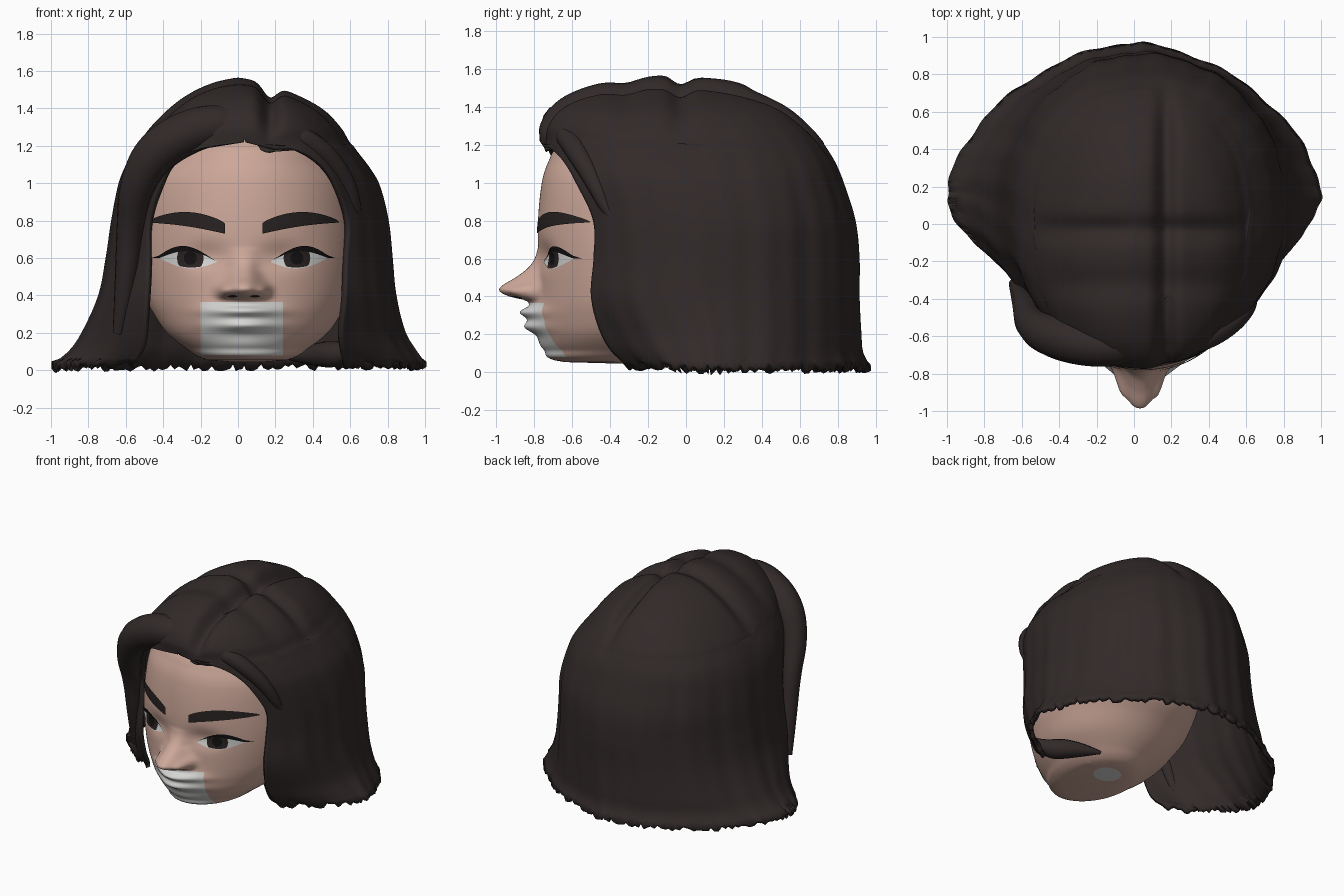
import bpy, bmesh, random
from math import sin, cos, pi, radians, exp, sqrt, copysign
from mathutils import Vector
from mathutils.bvhtree import BVHTree

random.seed(4)
cube = bpy.data.objects.get("Cube")
if cube:
    bpy.data.objects.remove(cube)


def material(name, *rgb):
    m = bpy.data.materials.new(name)
    m.use_nodes = True
    m.diffuse_color = (*rgb, 1)
    m.node_tree.nodes["Principled BSDF"].inputs["Base Color"].default_value = (*rgb, 1)
    return m


SKIN = material("skin", 0.61, 0.39, 0.32)
HAIR = material("dark_brown_hair", 0.031, 0.0225, 0.022)
BROW = material("brow_brown", 0.022, 0.016, 0.016)
PALE = material("pale_grey", 0.66, 0.66, 0.65)
IRIS = material("iris_brown", 0.022, 0.016, 0.015)
BLACK = material("pupil_black", 0.006, 0.005, 0.005)
MID = 0.03  # centre line of the facial features


def activate(obj):
    bpy.ops.object.select_all(action="DESELECT")
    obj.select_set(True)
    bpy.context.view_layer.objects.active = obj


def finish(bm, name, *mats):
    mesh = bpy.data.meshes.new(name)
    bm.to_mesh(mesh)
    bm.free()
    obj = bpy.data.objects.new(name, mesh)
    bpy.context.collection.objects.link(obj)
    for m in mats:
        mesh.materials.append(m)
    activate(obj)
    bpy.ops.object.shade_smooth_by_angle(angle=radians(50))
    return obj


def sample(table, z):
    """Smooth interpolation of the table rows at height z."""
    i = max(k for k in range(len(table) - 1) if k == 0 or table[k][0] <= z)
    lo, hi = table[i], table[i + 1]
    before, after = table[max(i - 1, 0)], table[min(i + 2, len(table) - 1)]
    h = hi[0] - lo[0]
    t = min(1, max(0, (z - lo[0]) / h))
    out = []
    for c in range(1, len(lo)):
        m0 = (hi[c] - before[c]) / (hi[0] - before[0]) * h
        m1 = (after[c] - lo[c]) / (after[0] - lo[0]) * h
        out.append((2*t**3 - 3*t*t + 1) * lo[c] + (t**3 - 2*t*t + t) * m0
                   + (3*t*t - 2*t**3) * hi[c] + (t**3 - t*t) * m1)
    return out


def rounded(v, n):
    return copysign(abs(v) ** (2 / n), v)


def shell(table, heights, columns, shape):
    """Loft of superellipse rings, open at the front by the gap angle."""
    bm = bmesh.new()
    rows = []
    for r, z in enumerate(heights):
        xl, xr, yf, yb, gap, n = sample(table, z)
        g = radians(max(0, gap))
        y0 = min(0.15, (yf + yb) / 2)
        row = []
        for c in range(columns + 1):
            a = g + (2 * pi - 2 * g) * c / columns
            depth = y0 - yf if cos(a) > 0 else yb - y0
            p = Vector(((xl + xr) / 2 + (xr - xl) / 2 * rounded(sin(a), n),
                        y0 - depth * rounded(cos(a), n), z))
            row.append(bm.verts.new(shape(p, a, r)))
        rows.append(row)
    for low, up in zip(rows, rows[1:]):
        for c in range(columns):
            bm.faces.new((low[c], low[c + 1], up[c + 1], up[c]))
    bmesh.ops.remove_doubles(bm, verts=bm.verts, dist=0.0005)
    return bm


def bump(d, width, power=2):
    return exp(-abs(d / width) ** power)


# Head: height, half width, front, back
head_rings = [
    (0.045, 0.10, -0.32, -0.14), (0.055, 0.22, -0.65, -0.05), (0.12, 0.33, -0.725, 0.05),
    (0.2, 0.43, -0.755, 0.15), (0.3, 0.50, -0.77, 0.25), (0.4, 0.55, -0.775, 0.35),
    (0.6, 0.59, -0.78, 0.45), (0.8, 0.59, -0.78, 0.5), (1.0, 0.56, -0.76, 0.5),
    (1.1, 0.5, -0.73, 0.45), (1.2, 0.42, -0.67, 0.4), (1.3, 0.25, -0.5, 0.3),
    (1.38, 0, -0.1, -0.1)]
head_table = [(z, 0.05 - w, 0.05 + w, f, b, 0, 2) for z, w, f, b in head_rings]
nose_table = [(0.35, 0), (0.38, 0.05), (0.4, 0.14), (0.43, 0.2), (0.46, 0.185),
              (0.5, 0.12), (0.55, 0.055), (0.6, 0.02), (0.66, 0)]


def face_shape(p, a, row):
    if p.y > -0.4:
        return p
    dx, z = p.x - MID, p.z
    push = 0
    if 0.35 < z < 0.66:  # pointed nose, narrower at the bridge
        width = 0.1 - 0.035 * min(1, max(0, (z - 0.45) / 0.1))
        push += sample(nose_table, z)[0] * bump(dx, width, 2.7)
    push += 0.065 * bump(abs(dx) - 0.105, 0.033) * bump(z - 0.425, 0.033)  # nostril wings
    push += 0.055 * bump(dx, 0.19) * bump(z - 0.28, 0.11)                # muzzle
    push += 0.055 * bump(dx, 0.17) * bump(z - 0.318, 0.03)               # upper lip
    push += 0.042 * bump(dx, 0.16) * bump(z - 0.238, 0.03)               # lower lip
    push += 0.02 * bump(dx, 0.15) * bump(z - 0.13, 0.05)                # chin
    push -= 0.03 * bump(abs(dx) - 0.2, 0.12) * bump(z - 0.61, 0.07)     # eye sockets
    p.y -= push
    return p


bm = shell(head_table, [0.045 + 1.335 * k / 150 for k in range(151)], 220, face_shape)
neck = bmesh.ops.holes_fill(bm, edges=[e for e in bm.edges if e.is_boundary], sides=0)
for f in neck["faces"]:
    f.material_index = 1
# Pale rectangle around the mouth, cut with clean edges
for co, no in (((-0.2, 0, 0), (1, 0, 0)), ((0.24, 0, 0), (1, 0, 0)),
               ((0, 0, 0.08), (0, 0, 1)), ((0, 0, 0.365), (0, 0, 1))):
    bmesh.ops.bisect_plane(bm, geom=bm.verts[:] + bm.edges[:] + bm.faces[:],
                           plane_co=co, plane_no=no)
for f in bm.faces:
    c = f.calc_center_median()
    if -0.2 < c.x < 0.24 and 0.08 < c.z < 0.365 and c.y < -0.5:
        f.material_index = 1
surface = BVHTree.FromBMesh(bm)
finish(bm, "head", SKIN, PALE)


def plate(name, mat, start, end, lower, upper, lift):
    """Thin mirrored patches laid on the face between two curves of t."""
    bm = bmesh.new()
    nx, nz = 28, 6
    for side in (-1, 1):
        grid = []
        for i in range(nx + 1):
            t = i / nx
            d = start + (end - start) * t
            x, lo, hi = MID + side * d, lower(t, d), upper(t, d)
            col = []
            for j in range(nz + 1):
                z = lo + (max(hi, lo) - lo) * j / nz
                hit = surface.ray_cast(Vector((x, -2, z)), Vector((0, 1, 0)))[0]
                col.append(bm.verts.new((x, hit.y - lift, z)))
            grid.append(col)
        for a, b in zip(grid, grid[1:]):
            for j in range(nz):
                quad = [a[j], b[j], b[j + 1], a[j + 1]]
                bm.faces.new(quad if side > 0 else quad[::-1])
    bmesh.ops.remove_doubles(bm, verts=bm.verts, dist=0.0001)
    finish(bm, name, mat)


# Eyes, lashes, brows and nostrils
EYE_IN, EYE_OUT, PUPIL_X = 0.14, 0.45, 0.285


def arch(t, power=1):
    return max(0, sin(pi * t)) ** power


def lid(d, height):
    t = min(1, max(0, (d - EYE_IN) / (EYE_OUT - EYE_IN)))
    return 0.58 + 0.02 * t + height * arch(t)


def disc(d, r, sign):
    return 0.6 + sign * sqrt(max(0, r * r - (d - PUPIL_X) ** 2))


def eye_disc(name, mat, r, lift):
    plate(name, mat, PUPIL_X - r, PUPIL_X + r,
          lambda t, d: max(disc(d, r, -1), lid(d, -0.04)),
          lambda t, d: min(disc(d, r, 1), lid(d, 0.06)), lift)


plate("eye_whites", PALE, EYE_IN, EYE_OUT, lambda t, d: lid(d, -0.045),
      lambda t, d: lid(d, 0.06), 0.004)
eye_disc("irises", IRIS, 0.072, 0.006)
eye_disc("pupils", BLACK, 0.035, 0.008)
plate("lashes", BLACK, EYE_IN, 0.49, lambda t, d: lid(d, 0.046),
      lambda t, d: lid(d, 0.046) + 0.03 * arch(t ** 1.4), 0.009)
plate("eyebrows", BROW, 0.1, 0.51, lambda t, d: 0.73 + 0.06 * t + 0.01 * arch(t),
      lambda t, d: 0.785 + 0.01 * t + 0.056 * arch(t, 0.75), 0.009)
plate("nostrils", BROW, 0.03, 0.09, lambda t, d: 0.395 - 0.006 * arch(t),
      lambda t, d: 0.395 + 0.008 * arch(t), 0.004)

# Hair: height, right side, left side, front, back, front gap angle, roundness
hair_table = [
    (0.03, -1.0, 1.0, -0.45, 0.97, 38, 1.7), (0.1, -0.91, 0.95, -0.55, 0.93, 38, 1.75),
    (0.2, -0.84, 0.89, -0.63, 0.92, 39, 1.85), (0.4, -0.75, 0.84, -0.71, 0.91, 42, 2),
    (0.6, -0.71, 0.82, -0.72, 0.91, 44, 2), (0.8, -0.68, 0.8, -0.72, 0.89, 45, 2.1),
    (1.0, -0.64, 0.75, -0.75, 0.83, 40, 2.2), (1.1, -0.6, 0.69, -0.76, 0.79, 35, 2.3),
    (1.17, -0.56, 0.64, -0.77, 0.75, 26, 2.3), (1.2, -0.54, 0.62, -0.77, 0.73, 13, 2.3),
    (1.22, -0.53, 0.6, -0.77, 0.72, 0, 2.3), (1.3, -0.47, 0.55, -0.77, 0.65, 0, 2.3),
    (1.4, -0.37, 0.45, -0.71, 0.53, 0, 2.3), (1.48, -0.26, 0.3, -0.59, 0.37, 0, 2.2),
    (1.54, -0.13, 0.14, -0.38, 0.22, 0, 2), (1.57, 0, 0, -0.1, -0.1, 0, 2)]


def hair_shape(p, a, row):
    # long soft strands, fading out at the crown
    strand = sin(13 * a) + 0.6 * sin(29 * a + 1)
    k = 1 + 0.006 * strand * min(1, max(0, (1.5 - p.z) * 1.2))
    p.x, p.y = p.x * k, p.y * k
    top = min(1, max(0, (p.z - 1.1) / 0.3))
    part = bump(p.x - 0.17, 0.05) * top
    crown = bump(p.y + 0.03, 0.06) + 0.5 * bump(p.y + 0.32, 0.08)
    p.z -= 0.07 * part + 0.045 * crown * top
    if p.y < -0.4:
        p.y += 0.04 * part
    if row == 0:
        p.z += random.uniform(-0.025, 0.02)
    return p


levels = [0.03 + 1.54 * (1 - (1 - k / 90) ** 2) for k in range(91)]
hair = finish(shell(hair_table, levels, 200, hair_shape), "hair_shell", HAIR)
thick = hair.modifiers.new("thickness", "SOLIDIFY")
thick.thickness = 0.03


def lock(name, points):
    """Tapered rounded lock of hair along x, y, z, radius points."""
    curve = bpy.data.curves.new(name, "CURVE")
    curve.dimensions = "3D"
    curve.bevel_depth = 1
    curve.bevel_resolution = 5
    curve.use_fill_caps = True
    s = curve.splines.new("NURBS")
    s.points.add(len(points) - 1)
    for pt, (x, y, z, r) in zip(s.points, points):
        pt.co = (x, y, z, 1)
        pt.radius = r
    s.order_u = 3
    s.use_endpoint_u = True
    curve.materials.append(HAIR)
    obj = bpy.data.objects.new(name, curve)
    bpy.context.collection.objects.link(obj)
    activate(obj)
    bpy.ops.object.convert(target="MESH")
    bpy.ops.object.shade_smooth_by_angle(angle=radians(50))


# Swept fringe on both sides of the parting, and the curled-in left tip
lock("fringe_right", [(0.15, -0.6, 1.32, 0.03), (-0.02, -0.65, 1.32, 0.1),
                      (-0.22, -0.65, 1.3, 0.12), (-0.44, -0.6, 1.18, 0.12),
                      (-0.55, -0.54, 0.98, 0.09), (-0.58, -0.44, 0.75, 0.07),
                      (-0.6, -0.38, 0.45, 0.06), (-0.64, -0.32, 0.2, 0.03)])
lock("fringe_left", [(0.19, -0.6, 1.29, 0.03), (0.28, -0.65, 1.27, 0.06),
                     (0.44, -0.59, 1.19, 0.06), (0.58, -0.49, 1.02, 0.05),
                     (0.64, -0.4, 0.82, 0.03), (0.66, -0.3, 0.7, 0.005)])
lock("curled_tip_left", [(0.66, -0.3, 0.14, 0.01), (0.56, -0.3, 0.085, 0.07),
                         (0.42, -0.16, 0.085, 0.07), (0.25, -0.06, 0.07, 0.01)])
